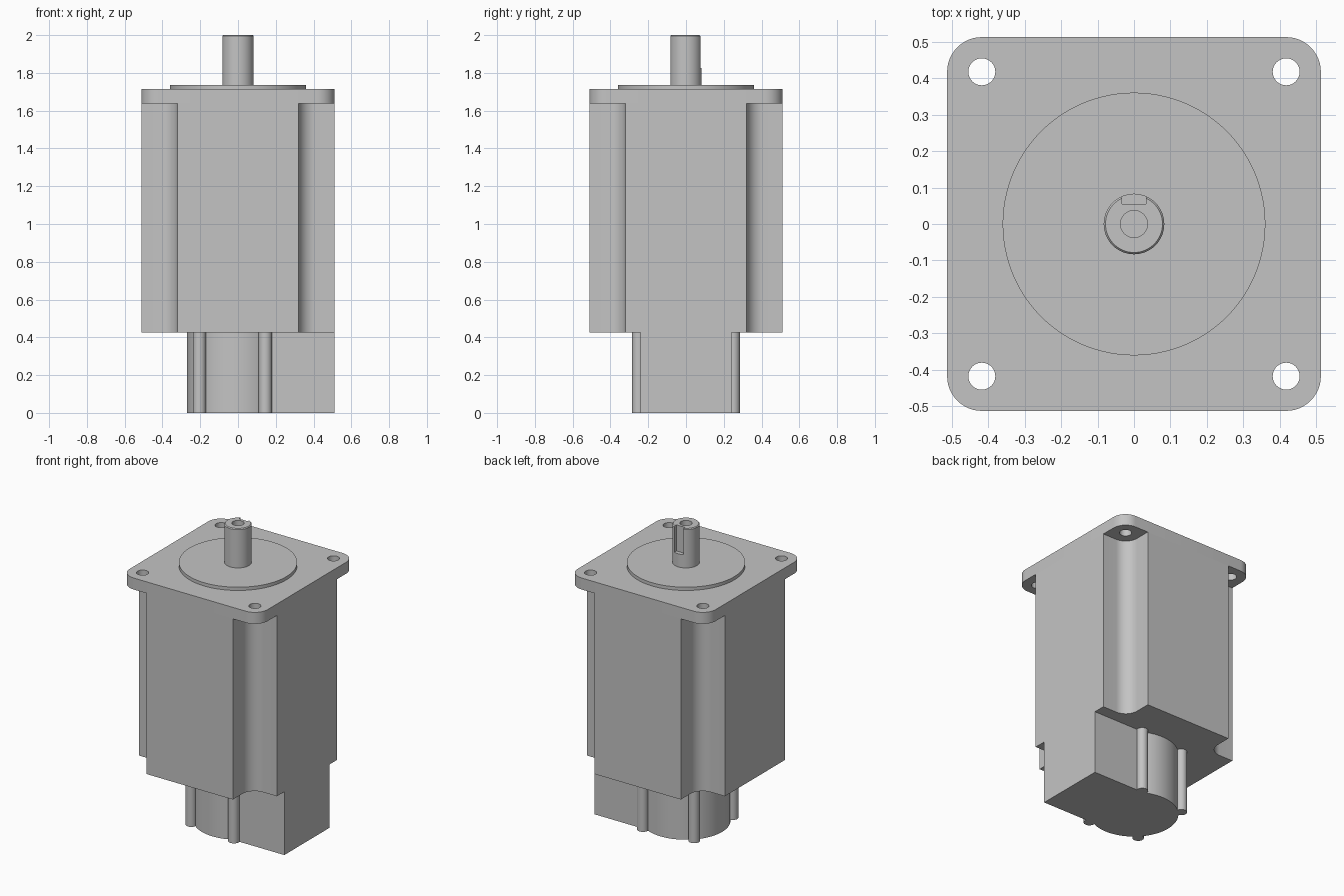
import bpy, bmesh, math
from math import radians, sin, cos, asin, degrees

cube = bpy.data.objects.get("Cube")
if cube:
    bpy.data.objects.remove(cube, do_unlink=True)

grey = bpy.data.materials.new("machined_grey")
grey.use_nodes = True
colour = (0.55, 0.55, 0.55, 1)
grey.diffuse_color = colour
grey.node_tree.nodes["Principled BSDF"].inputs["Base Color"].default_value = colour


def arc(cx, cy, r, a0, a1, n):
    """Points along an arc, angles in degrees."""
    angles = [radians(a0 + (a1 - a0) * i / n) for i in range(n + 1)]
    return [(cx + r * cos(a), cy + r * sin(a)) for a in angles]


def circle(r, n=96, cx=0, cy=0):
    return arc(cx, cy, r, 0, 360, n)[:-1]


def four_corners(corner):
    """Repeat the corner points around the z axis, a quarter turn each."""
    points = []
    for _ in range(4):
        points += corner
        corner = [(-y, x) for x, y in corner]
    return points


def solid(name, profile, levels):
    """Stack a closed profile through (height, scale) levels and cap it."""
    bm = bmesh.new()
    rings = [[bm.verts.new((x * s, y * s, z)) for x, y in profile] for z, s in levels]
    n = len(profile)
    for low, high in zip(rings, rings[1:]):
        for i in range(n):
            j = (i + 1) % n
            bm.faces.new((low[i], low[j], high[j], high[i]))
    bm.faces.new(rings[0][::-1])
    bm.faces.new(rings[-1])
    bmesh.ops.recalc_face_normals(bm, faces=bm.faces)
    mesh = bpy.data.meshes.new(name)
    bm.to_mesh(mesh)
    bm.free()
    mesh.materials.append(grey)
    obj = bpy.data.objects.new(name, mesh)
    bpy.context.collection.objects.link(obj)
    return obj


def prism(name, profile, z0, z1):
    return solid(name, profile, [(z0, 1), (z1, 1)])


def activate(obj):
    bpy.ops.object.select_all(action="DESELECT")
    obj.select_set(True)
    bpy.context.view_layer.objects.active = obj


def combine(target, tool, operation):
    """Apply a boolean and discard the tool object."""
    tool.hide_render = True
    mod = target.modifiers.new(operation.title(), "BOOLEAN")
    mod.operation = operation
    mod.solver = "EXACT"
    mod.object = tool
    activate(target)
    bpy.ops.object.modifier_apply(modifier=mod.name)
    bpy.data.objects.remove(tool, do_unlink=True)


HALF = 0.512
BODY_BOTTOM, FLANGE_BOTTOM, FLANGE_TOP = 0.425, 1.638, 1.715

# Motor body: square with a round-cornered pocket along each vertical edge
wall, fillet = 0.32, 0.09
c = wall + fillet
pocket = [(HALF, wall)] + arc(c, c, fillet, 270, 180, 12) + [(wall, HALF)]
body = prism("motor_body", four_corners(pocket), BODY_BOTTOM, FLANGE_BOTTOM)

# Mounting flange with rounded corners and four bolt holes
r = 0.095
flange = prism("mounting_flange", four_corners(arc(HALF - r, HALF - r, r, 0, 90, 12)),
               FLANGE_BOTTOM, FLANGE_TOP)
for x in (-0.417, 0.417):
    for y in (-0.417, 0.417):
        combine(flange, prism("bolt_hole", circle(0.037, 32, x, y), 1.6, 1.8), "DIFFERENCE")

# Raised locating disc
disc = prism("locating_disc", circle(0.36), FLANGE_TOP, 1.737)

# Shaft with chamfered tip, centre hole and keyway open at the top
shaft = solid("shaft", circle(0.083, 64), [(1.737, 1), (1.994, 1), (2, 0.94)])
combine(shaft, prism("centre_hole", circle(0.037, 32), 1.94, 2.1), "DIFFERENCE")
slot = [(-0.033, 0.055), (0.033, 0.055), (0.033, 0.12), (-0.033, 0.12)]
combine(shaft, prism("keyway", slot, 1.825, 2.1), "DIFFERENCE")

# Encoder housing: drum running into a connector block flush with the body
drum, block = 0.27, 0.24
a = degrees(asin(block / drum))
housing = prism("encoder_housing",
                arc(0, 0, drum, a, 360 - a, 64) + [(HALF, -block), (HALF, block)],
                0, BODY_BOTTOM)
# Screw ribs around the drum
for angle in (60, 135, 225, 300):
    t = radians(angle)
    rib = prism("screw_rib", circle(0.035, 32, 0.289 * cos(t), 0.289 * sin(t)), 0, BODY_BOTTOM)
    combine(housing, rib, "UNION")

for obj in (body, flange, disc, shaft, housing):
    activate(obj)
    bpy.ops.object.shade_smooth_by_angle(angle=radians(30))
